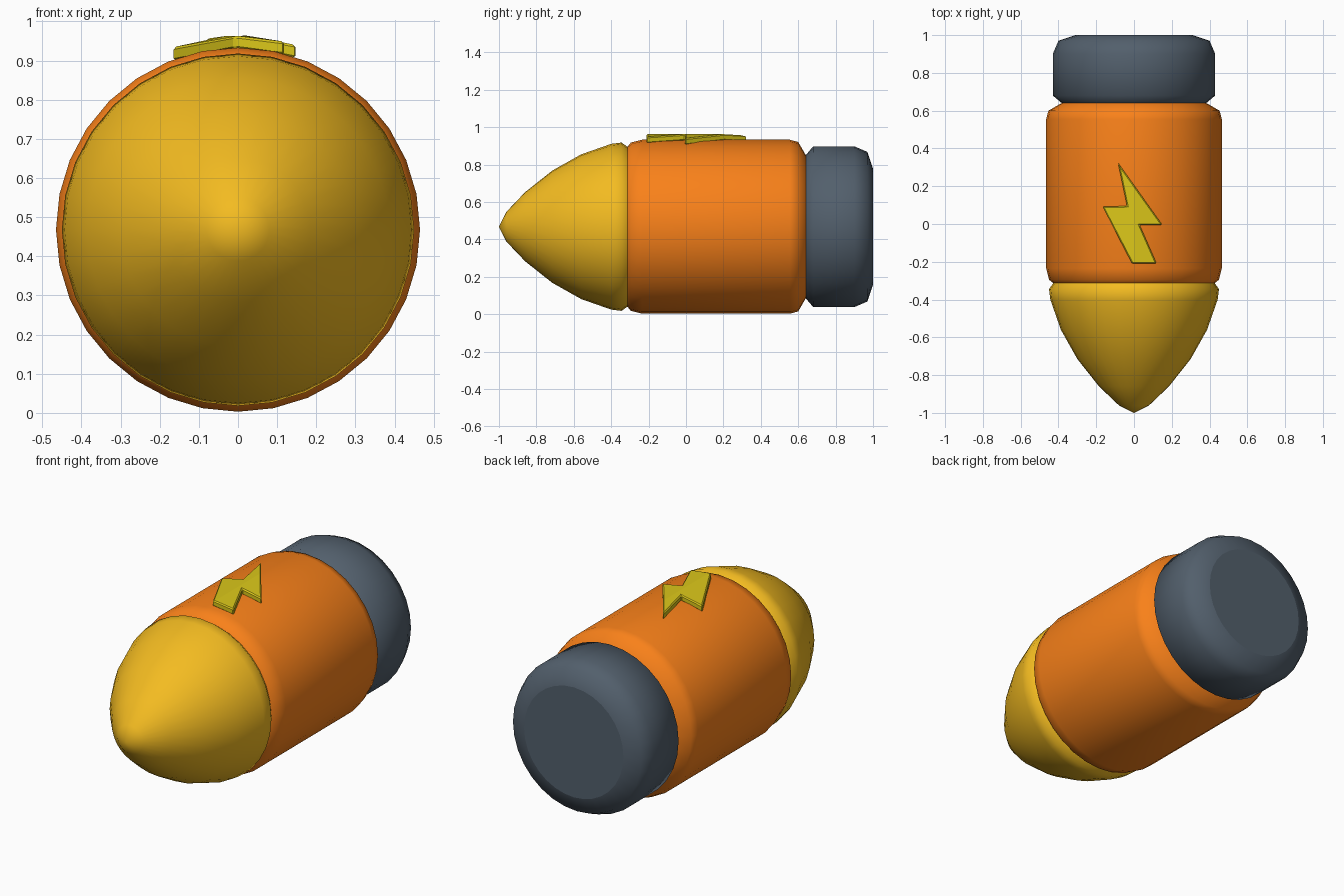
import bpy, bmesh
from math import sin, cos, pi, sqrt

if "Cube" in bpy.data.objects:
    bpy.data.objects.remove(bpy.data.objects["Cube"])

CZ = 0.468      # height of the long axis
SIDES = 32


def finish(bm, name, color):
    bmesh.ops.recalc_face_normals(bm, faces=bm.faces)
    me = bpy.data.meshes.new(name)
    bm.to_mesh(me)
    bm.free()
    ob = bpy.data.objects.new(name, me)
    bpy.context.collection.objects.link(ob)
    mat = bpy.data.materials.new(name + "_paint")
    mat.diffuse_color = (*color, 1)
    mat.use_nodes = True
    mat.node_tree.nodes["Principled BSDF"].inputs["Base Color"].default_value = mat.diffuse_color
    me.materials.append(mat)
    return ob


def lathe(name, profile, color):
    """Revolve (y, radius) points about the long axis; open ends get flat discs."""
    bm = bmesh.new()
    rings = []
    for y, r in profile:
        n = SIDES if r > 0 else 1
        rings.append([bm.verts.new((r * sin(2 * pi * i / SIDES), y,
                                    CZ + r * cos(2 * pi * i / SIDES))) for i in range(n)])
    for a, b in zip(rings, rings[1:]):
        for i in range(SIDES):
            j = (i + 1) % SIDES
            quad = [a[i % len(a)], a[j % len(a)], b[j % len(b)], b[i % len(b)]]
            bm.faces.new(list(dict.fromkeys(quad))).smooth = True
    for ring in (rings[0], rings[-1]):
        if len(ring) > 1:
            disc = bm.faces.new(ring)
            for e in disc.edges:
                e.smooth = False
    return finish(bm, name, color)


# pointed nose
lathe("nose_cone", [(-1.0, 0), (-0.96, 0.08), (-0.86, 0.185), (-0.715, 0.30),
                    (-0.56, 0.387), (-0.40, 0.443), (-0.345, 0.45), (-0.31, 0.425)],
      (0.90, 0.50, 0.015))

# main barrel
lathe("body", [(-0.315, 0.425), (-0.295, 0.45), (-0.235, 0.465), (0.555, 0.465),
               (0.60, 0.453), (0.642, 0.38)],
      (0.95, 0.22, 0.01))

# rear cap
lathe("rear_cap", [(0.638, 0.38), (0.68, 0.43), (0.90, 0.43), (0.97, 0.40), (1.0, 0.31)],
      (0.085, 0.115, 0.15))

# lightning bolt wrapped over the top of the body
outline = [(-0.085, 0.325), (0.15, -0.005), (0.03, -0.005), (0.12, -0.21),
           (-0.01, -0.21), (-0.167, 0.092), (-0.037, 0.095)]
bm = bmesh.new()
face = bm.faces.new([bm.verts.new((x, y, 0.462)) for x, y in outline])
top = bmesh.ops.extrude_face_region(bm, geom=[face])["geom"]
for v in top:
    if isinstance(v, bmesh.types.BMVert):
        v.co.z = 0.495
bmesh.ops.bisect_plane(bm, geom=bm.verts[:] + bm.edges[:] + bm.faces[:],
                       plane_co=(0, 0, 0), plane_no=(1, 0, 0))
for v in bm.verts:
    v.co.z = CZ + sqrt(v.co.z ** 2 - v.co.x ** 2)
bolt = finish(bm, "lightning_bolt", (0.72, 0.58, 0.01))
bev = bolt.modifiers.new("soft_edge", 'BEVEL')
bev.width = 0.006
bev.segments = 1
bev.limit_method = 'ANGLE'
